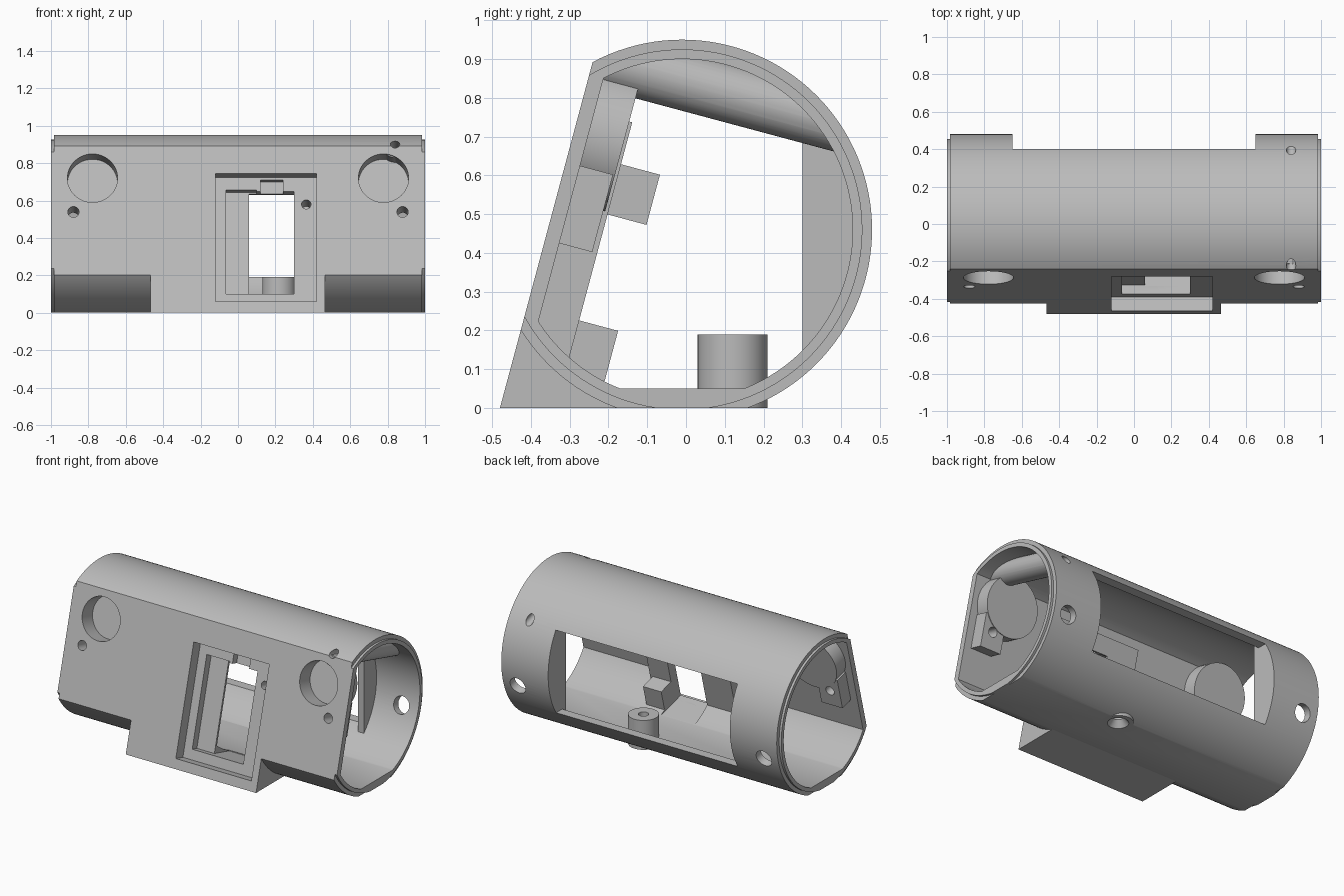
import bpy, bmesh, math
from mathutils import Matrix, Vector

cube = bpy.data.objects.get("Cube")
if cube:
    bpy.data.objects.remove(cube, do_unlink=True)

grey = bpy.data.materials.new("plain_grey")
grey.use_nodes = True
COLOR = (0.5, 0.5, 0.5, 1)
grey.diffuse_color = COLOR
grey.node_tree.nodes["Principled BSDF"].inputs["Base Color"].default_value = COLOR

# Leaning frame of the front face: (x, depth behind face, height along face)
TILT = math.radians(15)
FACE = Matrix.Translation((0, -0.48, 0)) @ Matrix.Rotation(-TILT, 4, 'X')
WORLD = Matrix.Identity(4)
AXIS = Vector((0, -0.01, 0.46))


def finish(name, bm):
    bmesh.ops.recalc_face_normals(bm, faces=bm.faces)
    mesh = bpy.data.meshes.new(name)
    bm.to_mesh(mesh)
    bm.free()
    mesh.materials.append(grey)
    ob = bpy.data.objects.new(name, mesh)
    bpy.context.collection.objects.link(ob)
    return ob


def box(name, x, y, z, frame=WORLD):
    bm = bmesh.new()
    bmesh.ops.create_cube(bm, size=1)
    for v in bm.verts:
        v.co = frame @ Vector([lo + (c + 0.5) * (hi - lo)
                               for c, (lo, hi) in zip(v.co, (x, y, z))])
    return finish(name, bm)


def rod(name, x, s, r, d0, d1, r2=None):
    """Round bar running straight back from the front face."""
    bm = bmesh.new()
    bmesh.ops.create_cone(bm, cap_ends=True, segments=48, radius1=r,
                          radius2=r if r2 is None else r2, depth=d1 - d0)
    spin = Matrix.Rotation(-math.pi / 2, 4, 'X')
    bm.transform(FACE @ Matrix.Translation((x, (d0 + d1) / 2, s)) @ spin)
    return finish(name, bm)


def post(name, x, y, r, z0, z1, r2=None):
    bm = bmesh.new()
    bmesh.ops.create_cone(bm, cap_ends=True, segments=48, radius1=r,
                          radius2=r if r2 is None else r2, depth=z1 - z0)
    bm.transform(Matrix.Translation((x, y, (z0 + z1) / 2)))
    return finish(name, bm)


def barrel(name, r, x0, x1, front=0.0, floor=0.0):
    """Lying cylinder sliced by the leaning front plane and the floor."""
    bm = bmesh.new()
    bmesh.ops.create_cone(bm, cap_ends=True, segments=128, radius1=r, radius2=r, depth=x1 - x0)
    bm.transform(Matrix.Translation(AXIS + Vector(((x0 + x1) / 2, 0, 0)))
                 @ Matrix.Rotation(math.pi / 2, 4, 'Y'))
    back = FACE.to_3x3() @ Vector((0, 1, 0))
    for co, no in ((FACE @ Vector((0, front, 0)), back),
                   (Vector((0, 0, floor)), Vector((0, 0, 1)))):
        cut = bmesh.ops.bisect_plane(bm, geom=bm.verts[:] + bm.edges[:] + bm.faces[:],
                                     plane_co=co, plane_no=no, clear_inner=True)
        rim = [e for e in cut["geom_cut"] if isinstance(e, bmesh.types.BMEdge)]
        bmesh.ops.holes_fill(bm, edges=rim)
    return finish(name, bm)


def boolean(ob, tools, op='DIFFERENCE'):
    for tool in tools:
        m = ob.modifiers.new("cut", 'BOOLEAN')
        m.operation, m.solver, m.object = op, 'EXACT', tool
    dg = bpy.context.evaluated_depsgraph_get()
    mesh = bpy.data.meshes.new_from_object(ob.evaluated_get(dg))
    ob.modifiers.clear()
    ob.data = mesh
    return ob


# Cutters
cavity = barrel("cutter_cavity", 0.44, -1.2, 1.2, 0.038, 0.05)
envelope = barrel("cutter_envelope", 0.465, -0.97, 0.97, 0.01, 0.01)
drum = barrel("cutter_drum", 0.49, -1.2, 1.2, -0.5, -0.2)
pocket = box("cutter_pocket", (-0.12, 0.42), (-0.1, 0.075), (0.062, 0.77), FACE)
ledge = box("cutter_ledge", (-0.065, 0.1), (-0.1, 0.125), (0.125, 0.70), FACE)
window = box("cutter_window", (0.06, 0.30), (-0.1, 0.28), (0.125, 0.69), FACE)
notch = box("cutter_notch", (0.12, 0.24), (-0.1, 0.12), (0.6, 0.755), FACE)
window_cuts = [pocket, ledge, window, notch]
rear_opening = box("cutter_rear_opening", (-0.65, 0.65), (0.2, 0.7), (0.19, 0.725))
pin_hole = rod("cutter_pin_hole", 0.84, 0.937, 0.025, -0.2, 1.2)
eye_holes = [rod("cutter_eye", sx * 0.778, 0.745, 0.134, -0.1, 0.11) for sx in (-1, 1)]
screw_holes = [rod("cutter_screw", sx * 0.88, 0.558, 0.03, -0.1, 0.3) for sx in (-1, 1)]
access_holes = [rod("cutter_access", sx * 0.88, 0.558, 0.055, 0.5, 1.1) for sx in (-1, 1)]
frame_holes = [rod("cutter_frame_screw", 0.365, s, 0.025, 0, 0.21) for s in (0.205, 0.62)]
floor_bore = post("cutter_floor_bore", 0.22, 0.12, 0.03, -0.1, 0.3)
floor_sink = post("cutter_floor_sink", 0.22, 0.12, 0.07, -0.01, 0.04, 0.03)
cutters = ([cavity, envelope, drum, rear_opening, pin_hole, floor_bore, floor_sink]
           + window_cuts + eye_holes + screw_holes + access_holes + frame_holes)

# Main shell
parts = [boolean(barrel("shell", 0.49, -0.985, 0.985),
                 [cavity, rear_opening, pin_hole, floor_bore, floor_sink]
                 + window_cuts + eye_holes + screw_holes + access_holes)]

# Stand under the lower front
stand = box("stand_wedge", (-0.467, 0.465), (0, 0.6), (-0.3, 0.3), FACE)
ground = box("cutter_ground", (-1, 1), (-1, 1), (-1, 0))
cutters.append(ground)
parts.append(boolean(stand, [ground, drum] + window_cuts))

# Window frame behind the front face, with two screw blocks
frame = box("window_frame", (-0.15, 0.45), (0.03, 0.139), (0.045, 0.80), FACE)
parts.append(boolean(frame, window_cuts + frame_holes))
for name, s, hole in (("lower", 0.204, frame_holes[0]), ("upper", 0.621, frame_holes[1])):
    block = box(name + "_frame_block", (0.30, 0.43), (0.135, 0.243), (s - 0.067, s + 0.067), FACE)
    parts.append(boolean(block, [hole]))

# Parts repeated at both ends
for i, (side, sx) in enumerate((("right", -1), ("left", 1))):
    def span(a, b):
        return tuple(sorted((sx * a, sx * b)))
    lip = barrel(side + "_end_lip", 0.465, *span(0.985, 1.0))
    parts.append(boolean(lip, [cavity]))
    cup = rod(side + "_eye_cup", sx * 0.778, 0.745, 0.185, 0.03, 0.131)
    parts.append(boolean(cup, [eye_holes[i], screw_holes[i]]))
    boss = box(side + "_screw_boss", span(0.80, 0.95), (0.03, 0.126), (0.45, 0.657), FACE)
    parts.append(boolean(boss, [eye_holes[i], screw_holes[i]]))
    web = box(side + "_rear_web", span(0.65, 0.69), (0.3, 0.6), (0.02, 0.94))
    parts.append(boolean(web, [envelope], 'INTERSECT'))

# Pin tube across the top of the left end
tube = rod("pin_tube", 0.84, 0.937, 0.075, -0.1, 1.0)
boolean(tube, [envelope], 'INTERSECT')
parts.append(boolean(tube, [pin_hole]))

# Screw post on the floor
parts.append(boolean(post("floor_post", 0.22, 0.12, 0.09, 0.0, 0.19), [floor_bore, floor_sink]))

for ob in cutters:
    bpy.data.objects.remove(ob, do_unlink=True)

# Smooth curves, crisp edges
bpy.ops.object.select_all(action='DESELECT')
for ob in parts:
    ob.select_set(True)
bpy.context.view_layer.objects.active = parts[0]
bpy.ops.object.shade_smooth_by_angle(angle=math.radians(25))
